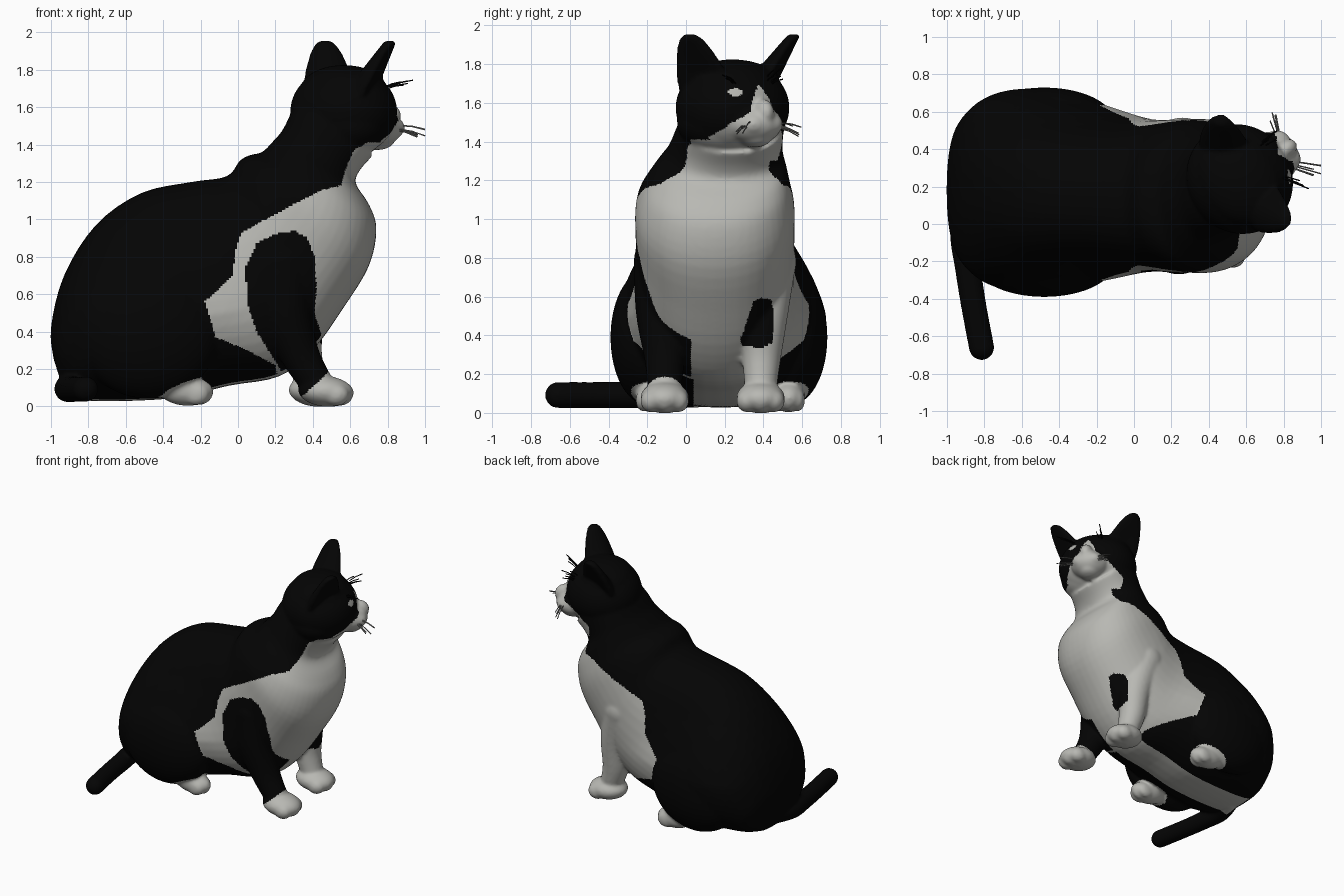
import bpy, bmesh, math, random
from mathutils import Vector, Matrix

if "Cube" in bpy.data.objects:
    bpy.data.objects.remove(bpy.data.objects["Cube"])

random.seed(4)
YC = 0.17                                   # body centre plane
TURN = math.radians(33)                     # head turn
HC = Vector((0.565, 0.24, 1.575))           # head centre
FW = Vector((math.cos(TURN), math.sin(TURN), 0))
SD = Vector((-math.sin(TURN), math.cos(TURN), 0))


def material(name, rgb):
    m = bpy.data.materials.new(name)
    m.diffuse_color = (*rgb, 1)
    m.use_nodes = True
    m.node_tree.nodes["Principled BSDF"].inputs["Base Color"].default_value = m.diffuse_color
    return m


BLACK = material("black_fur", (0.0012, 0.0012, 0.0012))
WHITE = material("white_fur", (0.48, 0.48, 0.45))
GREY = material("grey_whisker", (0.2, 0.2, 0.19))


def clamp(v):
    return max(0.0, min(1.0, v))


def head_pt(f, s, z):
    p = HC + FW * f + SD * s
    return Vector((p.x, p.y, z))


def ellipsoid(bm, c, r, turn=0.0, tilt=0.0):
    m = (Matrix.Translation(c) @ Matrix.Rotation(turn, 4, 'Z') @ Matrix.Rotation(tilt, 4, 'Y')
         @ Matrix.Diagonal((*r, 1)))
    bmesh.ops.create_icosphere(bm, subdivisions=4, radius=1, matrix=m)


def catmull(rows, steps=4):
    out = []
    for i in range(len(rows) - 1):
        a, b, c, d = (rows[min(max(i + k, 0), len(rows) - 1)] for k in (-1, 0, 1, 2))
        for j in range(steps):
            t = j / steps
            out.append([0.5 * (2 * q + (r - p) * t + (2 * p - 5 * q + 4 * r - s) * t * t
                               + (3 * q - p - 3 * r + s) * t ** 3) for p, q, r, s in zip(a, b, c, d)])
    return out + [list(rows[-1])]


def loft(bm, rings):
    vs = [[bm.verts.new(p) for p in ring] for ring in rings]
    n = len(vs[0])
    for a, b in zip(vs, vs[1:]):
        for i in range(n):
            bm.faces.new((a[i], a[(i + 1) % n], b[(i + 1) % n], b[i]))
    bm.faces.new(vs[0][::-1])
    bm.faces.new(vs[-1])


def tube(bm, path):
    """Round limb through (x, y, z, radius) points, with ball ends."""
    pts = catmull(path, 5)
    rings = []
    for i, p in enumerate(pts):
        d = Vector(pts[min(i + 1, len(pts) - 1)][:3]) - Vector(pts[max(i - 1, 0)][:3])
        u = d.orthogonal().normalized() if i == 0 else (u - d * (u.dot(d) / d.dot(d))).normalized()
        v = d.normalized().cross(u)
        rings.append([Vector(p[:3]) + (u * math.cos(k * math.tau / 24) + v * math.sin(k * math.tau / 24)) * p[3]
                      for k in range(24)])
    loft(bm, rings)
    for p in (path[0], path[-1]):
        ellipsoid(bm, p[:3], (p[3],) * 3)


bm = bmesh.new()

# torso: back point (x, z), belly point (x, z), half width, centre y
torso = [(-.985, .25, -.92, .05, .22, .19), (-1.0, .42, -.80, .03, .38, .18), (-.93, .70, -.55, .03, .51, .18),
         (-.76, .97, -.30, .05, .545, .18), (-.52, 1.14, -.05, .11, .50, .17), (-.25, 1.20, .22, .16, .43, .155),
         (-.06, 1.23, .40, .30, .41, .15), (.01, 1.315, .56, .52, .41, .15), (.07, 1.345, .70, .75, .41, .15),
         (.13, 1.36, .74, .95, .38, .16), (.19, 1.42, .70, 1.08, .34, .18), (.24, 1.48, .63, 1.19, .30, .20),
         (.29, 1.58, .65, 1.26, .28, .22), (.34, 1.65, .72, 1.34, .27, .24)]
rings = []
for bx, bz, fx, fz, w, yc in catmull(torso):
    back, belly = Vector((bx, yc, bz)), Vector((fx, yc, fz))
    mid = (back + belly) / 2
    ring = []
    for k in range(48):
        c, s = math.cos(k * math.tau / 48), math.sin(k * math.tau / 48)
        c, s = math.copysign(abs(c) ** .9, c), math.copysign(abs(s) ** .9, s)
        p = mid + (back - belly) / 2 * c
        # pear shape: the back narrows above the haunches
        p.y += w * s * (1 - .17 * clamp((p.z - .5) / .4) * clamp((.2 - mid.x) / .4))
        ring.append(p)
    rings.append(ring)
loft(bm, rings)

# haunches and hind paws
HIND = [Vector((-.28, -.175, .085)), Vector((-.28, .53, .085))]
for s in (-1, 1):
    ellipsoid(bm, (-.48, YC + .37 * s, .39), (.38, .19, .35))
# front legs
tube(bm, [(.24, -.10, .78, .17), (.25, -.115, .52, .145), (.33, -.11, .28, .105), (.43, -.11, .11, .085)])
tube(bm, [(.26, .41, .78, .16), (.33, .40, .50, .125), (.35, .39, .28, .10), (.40, .385, .11, .08)])
FRONT = [Vector((.47, -.11, .08)), Vector((.42, .385, .08))]
# paws with toes
for c, w in [(p, .085) for p in HIND] + [(p, .125) for p in FRONT]:
    ellipsoid(bm, c, (.15, w, .082), tilt=.08)
    for k in (-1, 0, 1):
        ellipsoid(bm, c + Vector((.075 - .02 * abs(k), k * w * .55, -.018)), (.07, w * .45, .06))
# tail
tube(bm, [(-.86, .12, .105, .075), (-.91, -.05, .095, .072), (-.89, -.22, .092, .07),
          (-.86, -.42, .092, .068), (-.815, -.66, .092, .068)])

# head, skull top, cheeks, muzzle, nose
ellipsoid(bm, HC, (.28, .30, .245), TURN)
ellipsoid(bm, head_pt(0, 0, 1.69), (.22, .26, .135), TURN)
ellipsoid(bm, head_pt(-.02, 0, 1.50), (.24, .29, .18), TURN)
ellipsoid(bm, head_pt(.20, 0, 1.49), (.15, .145, .105), TURN)
ellipsoid(bm, head_pt(.29, 0, 1.55), (.07, .05, .07), TURN, .5)
ellipsoid(bm, head_pt(.21, 0, 1.42), (.10, .08, .05), TURN)
for s in (-1, 1):
    ellipsoid(bm, head_pt(.27, .05 * s, 1.49), (.075, .07, .06), TURN)
    # cupped ears: rings across the line from base to tip
    wide, deep = FW * .7 - SD * (.7 * s), FW * .7 + SD * (.7 * s)
    ear = []
    for t, w in ((0, .15), (.25, .14), (.5, .12), (.75, .092), (.92, .062), (1, .03)):
        c = head_pt(-.02 + .08 * t, s * (.19 + .165 * t), 1.66 + .295 * t) + wide * .045
        ear.append([c + wide * w * math.cos(a) + deep * (.06 * (1.2 - .65 * t) * math.sin(a)
                    + .06 * (math.cos(a) ** 2 - .6) * (1 - t))
                    for a in (k * math.tau / 32 for k in range(32))])
    loft(bm, ear)

mesh = bpy.data.meshes.new("cat_body")
bm.to_mesh(mesh)
bm.free()
body = bpy.data.objects.new("cat_body", mesh)
bpy.context.collection.objects.link(body)

# fuse all parts into one smooth skin
rm = body.modifiers.new("fuse", 'REMESH')
rm.mode, rm.voxel_size = 'VOXEL', 0.011
sm = body.modifiers.new("soften", 'SMOOTH')
sm.factor, sm.iterations = 0.5, 10
skin = bpy.data.meshes.new_from_object(body.evaluated_get(bpy.context.evaluated_depsgraph_get()))
body.modifiers.clear()
body.data = skin
skin.materials.clear()
for m in (BLACK, WHITE):
    skin.materials.append(m)

# coat pattern outlines
BIB = [(.9, 1.41), (.69, 1.41), (.62, 1.37), (.58, 1.28), (.55, 1.18), (.45, 1.16), (.3, 1.08), (.15, 1.0),
       (.02, .93), (-.01, .85), (-.03, .7), (-.1, .63), (-.18, .56), (-.15, .48), (-.12, .37), (.05, .30),
       (.2, .22), (.26, -.1), (.9, -.1)]
SLEEVE = [(.34, .05), (.25, .16), (.1, .4), (.05, .55), (.04, .75), (.1, .87), (.2, .92), (.3, .94), (.37, .9),
          (.41, .8), (.42, .62), (.41, .5), (.44, .4), (.50, .2), (.47, .17)]
PATCH = [(.35, .58), (.39, .595), (.44, .585), (.455, .5), (.445, .36), (.39, .335), (.29, .35), (.28, .38), (.30, .43)]
BLAZE = [(0, 1.70), (.05, 1.62), (.07, 1.56), (.15, 1.50), (.20, 1.44), (.25, 1.38), (.25, 1.2), (0, 1.2)]


def inside(poly, a, b):
    hit = False
    for (x1, y1), (x2, y2) in zip(poly, poly[1:] + poly[:1]):
        if (y1 > b) != (y2 > b) and a < x1 + (b - y1) * (x2 - x1) / (y2 - y1):
            hit = not hit
    return hit


EYE = head_pt(.25, -.13, 1.655)


def is_white(p, n):
    if any(((p.x - c.x) / .17) ** 2 + ((p.y - c.y) / .12) ** 2 + ((p.z - .08) / .095) ** 2 < 1 for c in HIND):
        return True
    if (p - EYE).length < .075 and ((p.z - EYE.z) / .02) ** 2 + ((p - EYE).dot(SD) / .034) ** 2 < 1:
        return True
    q = p - HC
    if p.z > 1.3 and q.dot(FW) > .1 and inside(BLAZE, abs(q.dot(SD)), p.z):
        return True
    if p.y < .025 and inside(SLEEVE, p.x, p.z):
        return False
    if n.x > .1 and p.x > .3 and inside(PATCH, p.y, p.z):
        return False
    if n.z < -.3 and p.z < .25 and abs(p.y - YC) < .13 and p.x > -.9:
        return True
    return inside(BIB, p.x, p.z)


for f in skin.polygons:
    f.material_index = int(is_white(f.center, f.normal))
    f.use_smooth = True
for v in skin.vertices:
    v.co.z = max(v.co.z, 0)


# whiskers: start, end, count, colour
def whiskers(name, start, end, count, mat):
    cu = bpy.data.curves.new(name, 'CURVE')
    cu.dimensions, cu.bevel_depth, cu.bevel_resolution = '3D', .0035, 1
    for i in range(count):
        jit = Vector([random.uniform(-.025, .025) for _ in range(3)])
        a, b = Vector(start) + jit * .8, Vector(end) + jit * 1.4
        b.x = min(b.x, 1.0)
        sp = cu.splines.new('POLY')
        sp.points.add(2)
        for pt, co in zip(sp.points, (a, (a + b) / 2 + Vector((0, 0, .006)), b)):
            pt.co = (*co, 1)
    cu.materials.append(mat)
    bpy.context.collection.objects.link(bpy.data.objects.new(name, cu))


whiskers("right_whiskers", (.85, .32, 1.49), (.98, .29, 1.46), 7, GREY)
whiskers("left_whiskers", (.76, .49, 1.48), (.73, .58, 1.45), 7, GREY)
whiskers("right_brow_whiskers", (.79, .25, 1.71), (.90, .21, 1.75), 6, BLACK)
whiskers("left_brow_whiskers", (.68, .42, 1.71), (.75, .47, 1.75), 6, BLACK)
